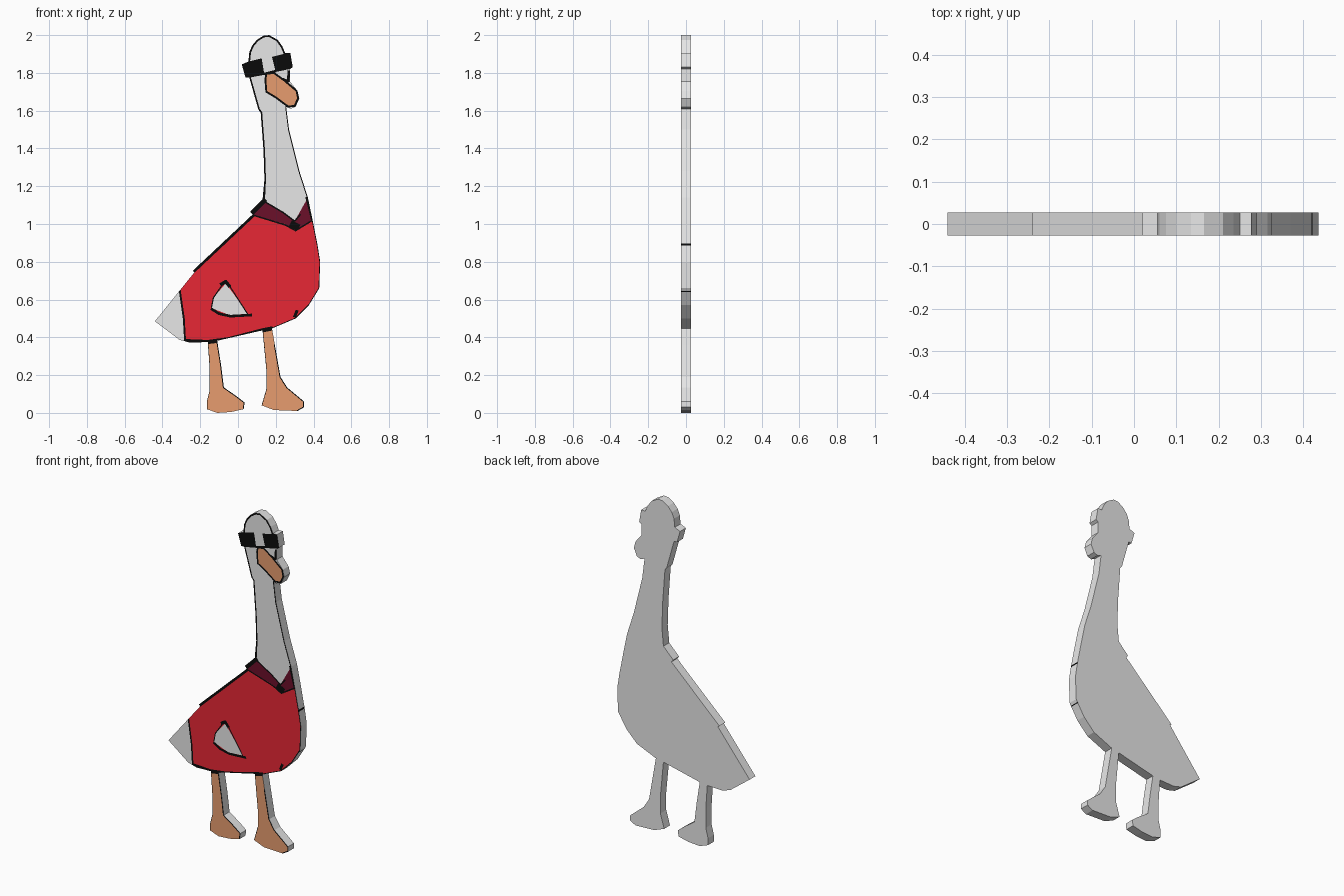
import bpy, bmesh
from mathutils import Vector
from mathutils.geometry import delaunay_2d_cdt

if "Cube" in bpy.data.objects:
    bpy.data.objects.remove(bpy.data.objects["Cube"])

HALF = 0.0275          # half thickness of the cut-out board

COLOURS = {
    "light_grey": (0.80, 0.80, 0.80),
    "red": (0.80, 0.020, 0.035),
    "maroon": (0.148, 0.005, 0.023),
    "orange": (0.80, 0.336, 0.159),
    "black": (0.003, 0.003, 0.003),
}
NAMES = list(COLOURS)

# Silhouette, walked clockwise from the tail tip (x, z)
back = [(-.44, .485), (-.23, .745), (-.24, .752), (.077, 1.05), (.065, 1.065), (.13, 1.13)]
nape = [(.14, 1.235), (.135, 1.39), (.12, 1.59), (.108, 1.605), (.06, 1.775)]
head = [(.04, 1.775), (.02, 1.845), (.055, 1.86), (.06, 1.91), (.075, 1.945), (.1, 1.975),
        (.135, 1.997), (.165, 2.0), (.21, 1.975), (.235, 1.94), (.25, 1.905),
        (.277, 1.905), (.29, 1.83), (.275, 1.82), (.275, 1.755)]
bill_tip = [(.315, 1.705), (.325, 1.665), (.305, 1.62), (.28, 1.61), (.255, 1.62)]
throat = [(.27, 1.5), (.325, 1.28), (.37, 1.14), (.395, 1.02)]
chest = [(.4195, .896), (.4215, .885), (.435, .80), (.43, .66), (.421, .645), (.418, .64),
         (.375, .57), (.305, .50), (.18, .447)]
right_leg = [(.195, .36), (.225, .19), (.26, .135), (.35, .06), (.35, .03), (.315, .01),
             (.19, .015), (.125, .04), (.15, .125), (.15, .23), (.13, .437)]
left_leg = [(-.11, .382), (-.09, .255), (-.075, .135), (-.01, .09), (.035, .055), (.03, .02),
            (-.035, .005), (-.11, 0), (-.165, .02), (-.165, .06), (-.15, .12), (-.15, .235),
            (-.16, .375)]
rump = [(-.255, .372), (-.31, .387)]
outline = back + nape + head + bill_tip + throat + chest + right_leg + left_leg + rump

# Painted areas on the front, later ones cover earlier ones
bill = [(.15, 1.795), (.19, 1.8), (.245, 1.76), (.31, 1.705), (.318, 1.665), (.3, 1.625),
        (.265, 1.622), (.2, 1.67), (.15, 1.7), (.145, 1.765)]
wing = [(-.065, .685), (-.02, .625), (.05, .525), (-.045, .518), (-.14, .555), (-.13, .61)]
belly = [(-.28, .38), (-.16, .375), (-.05, .39), (.13, .437), (.18, .447)]
tail_seam = [(-.31, .66), (-.287, .5), (-.28, .38)]
shirt = tail_seam + belly[1:] + [(.31, .47), (.6, .5), (.6, 1.02), (.395, 1.02),
                                 (.305, .97), (.25, 1.0), (.08, 1.05), (0, 1.1), (-.4, .8)]
collar = [(.05, 1.06), (.13, 1.13), (.24, 1.06), (.30, 1.015), (.37, 1.14), (.5, 1.13),
          (.395, 1.02), (.305, .965), (.25, 1.0), (.08, 1.05)]
regions = [
    ("orange", [(-.2, -.1), (.5, -.1), (.5, .45), (-.2, .45)]),
    ("red", shirt),
    ("maroon", collar),
    ("light_grey", wing),
]


def stroke(points, width, closed=False):
    """Paint a black line as one quad per segment."""
    pts = [Vector(p) for p in points]
    for a, b in zip(pts, pts[1:] + (pts[:1] if closed else [])):
        d = (b - a).normalized()
        n = Vector((-d.y, d.x)) * width / 2
        e = d * width / 4
        regions.append(("black", [tuple(p) for p in (a - e + n, a - e - n, b + e - n, b + e + n)]))


# Ink lines
stroke(back[2:4], .028)                                   # back of the shirt
stroke(back[4:6], .045)                                   # collar end
stroke([(.07, 1.05), (.25, .995), (.305, .965), (.395, 1.02)], .008)
stroke([(.13, 1.125), (.24, 1.06), (.30, 1.015), (.33, 1.05)], .008)
stroke([(.285, 1.0), (.315, .985)], .035)                 # collar point
stroke([(.365, 1.14), (.395, 1.02)], .016)
stroke([(.135, 1.13)] + nape, .016)
stroke(head[2:11], .018)
stroke(bill_tip[-1:] + throat, .010)
stroke(throat[-1:] + chest, .008)
stroke(tail_seam, .010)
stroke(belly, .022)
stroke(right_leg[:6], .010)
stroke(right_leg[7:], .006)
stroke(left_leg[:6], .010)
stroke(left_leg[8:], .006)
stroke([(-.14, .55), (-.1, .525), (-.04, .512), (.07, .518)], .014)   # wing
stroke([(-.09, .68), (-.065, .695), (-.045, .67)], .018)
stroke([(-.04, .665), (.05, .525)], .006)
stroke([(-.14, .56), (-.13, .61), (-.085, .675)], .006)
stroke([(.30, .51), (.312, .54)], .016)                   # small mark on the chest
stroke([(.27, 1.81), (.265, 1.755), (.24, 1.765)], .014)  # eye below the glasses
stroke([(.14, 1.795), (.20, 1.81)], .012)                 # bridge of the glasses
regions.append(("orange", bill))
stroke(bill, .010, closed=True)
regions.append(("black", [(.01, 1.848), (.125, 1.877), (.14, 1.79), (.035, 1.77)]))     # lenses
regions.append(("black", [(.18, 1.885), (.28, 1.91), (.295, 1.825), (.2, 1.805)]))


def inside(x, z, poly):
    hit = False
    for (x1, z1), (x2, z2) in zip(poly, poly[1:] + poly[:1]):
        if (z1 > z) != (z2 > z) and x < x1 + (z - z1) * (x2 - x1) / (z2 - z1):
            hit = not hit
    return hit


def colour_at(x, z):
    for name, poly in reversed(regions):
        if inside(x, z, poly):
            return NAMES.index(name)
    return 0


# Cut the silhouette along every painted edge
points, edges = [], []
for poly in [outline] + [p for _, p in regions]:
    s, n = len(points), len(poly)
    points += [Vector(p) for p in poly]
    edges += [(s + i, s + (i + 1) % n) for i in range(n)]
verts, _, tris, *_ = delaunay_2d_cdt(points, edges, [], 0, 1e-5)

bm = bmesh.new()
bverts = [bm.verts.new((v.x, -HALF, v.y)) for v in verts]
for t in tris:
    c = sum((verts[i] for i in t), Vector((0, 0))) / len(t)
    if inside(c.x, c.y, outline):
        bm.faces.new([bverts[i] for i in t])
bmesh.ops.delete(bm, geom=[v for v in bm.verts if not v.link_faces], context='VERTS')

# Give the board its thickness
ext = bmesh.ops.extrude_face_region(bm, geom=bm.faces[:], use_keep_orig=True)
moved = [g for g in ext["geom"] if isinstance(g, bmesh.types.BMVert)]
bmesh.ops.translate(bm, verts=moved, vec=(0, 2 * HALF, 0))
bmesh.ops.recalc_face_normals(bm, faces=bm.faces[:])

# Front takes the painted colours; rim and back stay grey except two thin chest marks
for f in bm.faces:
    c = f.calc_center_median()
    if all(v.co.y < 0 for v in f.verts):
        f.material_index = colour_at(c.x, c.z)
    elif abs(c.y) < .01 and c.x > .4 and (.885 < c.z < .896 or .64 < c.z < .645):
        f.material_index = NAMES.index("black")

mesh = bpy.data.meshes.new("bird_cutout")
bm.to_mesh(mesh)
bm.free()
for name, rgb in COLOURS.items():
    mat = bpy.data.materials.new(name)
    mat.diffuse_color = (*rgb, 1)
    mat.use_nodes = True
    mat.node_tree.nodes["Principled BSDF"].inputs["Base Color"].default_value = mat.diffuse_color
    mesh.materials.append(mat)
bpy.context.collection.objects.link(bpy.data.objects.new("bird_cutout", mesh))
